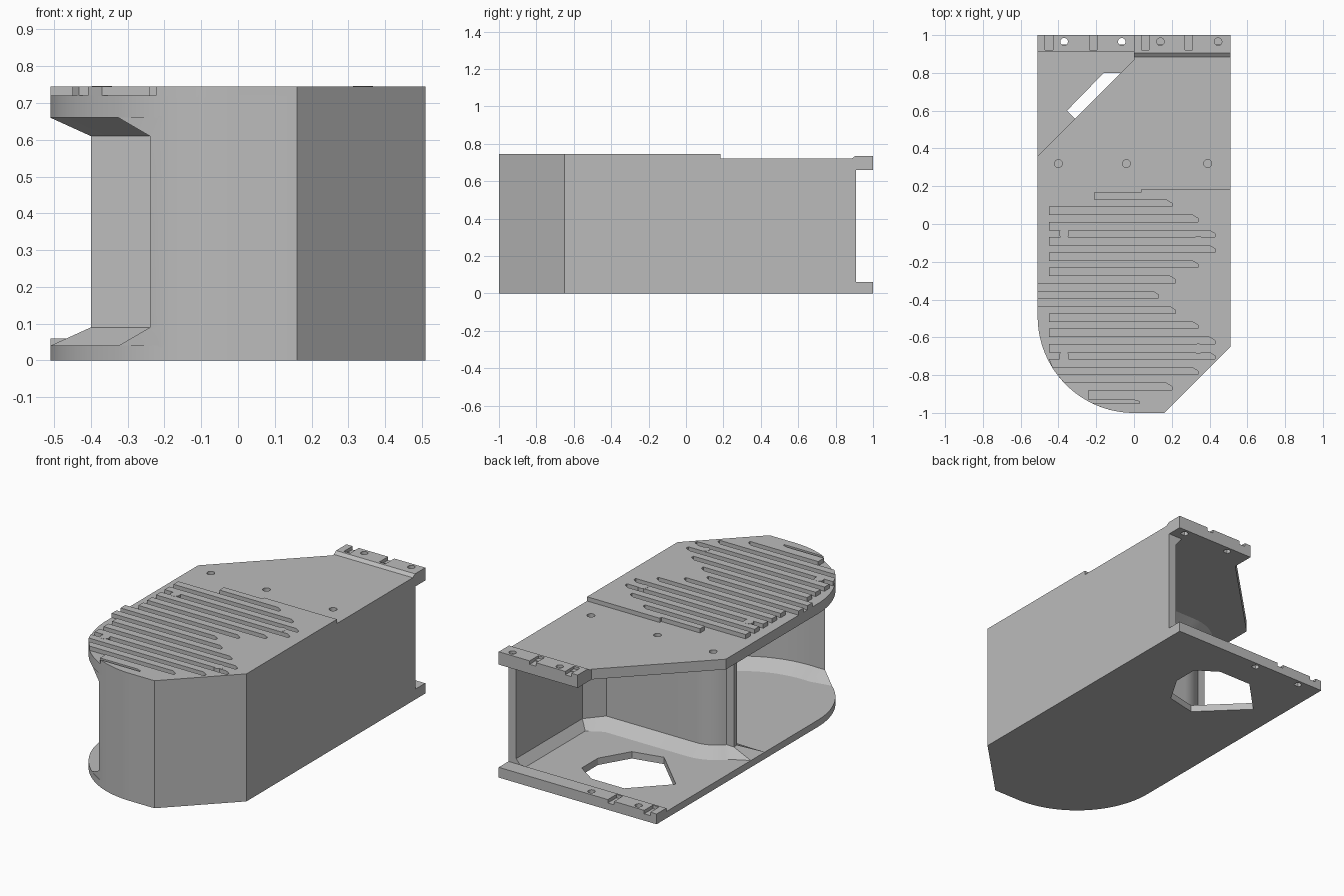
import bpy, bmesh
from math import sin, cos, pi, radians, sqrt

cube = bpy.data.objects.get("Cube")
if cube:
    bpy.data.objects.remove(cube)

grey = bpy.data.materials.new("matte grey")
grey.use_nodes = True
grey.diffuse_color = (0.5, 0.5, 0.5, 1)
grey.node_tree.nodes["Principled BSDF"].inputs["Base Color"].default_value = (0.5, 0.5, 0.5, 1)


def loft(name, rings, smooth=False):
    """Solid through stacked loops: rings is a list of (z, points)."""
    bm = bmesh.new()
    loops = [[bm.verts.new((x, y, z)) for x, y in pts] for z, pts in rings]
    n = len(loops[0])
    for low, high in zip(loops, loops[1:]):
        for i in range(n):
            j = (i + 1) % n
            bm.faces.new((low[i], low[j], high[j], high[i]))
    bm.faces.new(loops[0][::-1])
    bm.faces.new(loops[-1])
    bmesh.ops.recalc_face_normals(bm, faces=bm.faces)
    mesh = bpy.data.meshes.new(name)
    bm.to_mesh(mesh)
    bm.free()
    mesh.materials.append(grey)
    obj = bpy.data.objects.new(name, mesh)
    bpy.context.collection.objects.link(obj)
    if smooth:
        activate(obj)
        bpy.ops.object.shade_smooth_by_angle(angle=radians(25))
    return obj


def activate(obj):
    bpy.ops.object.select_all(action="DESELECT")
    obj.select_set(True)
    bpy.context.view_layer.objects.active = obj


def prism(name, pts, z0, z1, smooth=False):
    return loft(name, [(z0, pts), (z1, pts)], smooth)


def cut(obj, pts, z0, z1):
    tool = prism("cutter", pts, z0, z1)
    tool.hide_render = True
    mod = obj.modifiers.new("cut", "BOOLEAN")
    mod.operation = "DIFFERENCE"
    mod.solver = "EXACT"
    mod.object = tool
    activate(obj)
    bpy.ops.object.modifier_apply(modifier=mod.name)
    bpy.data.objects.remove(tool)


def arc(cx, cy, rx, ry, start, end, n):
    angles = [radians(start + (end - start) * i / n) for i in range(n + 1)]
    return [(cx + rx * cos(a), cy + ry * sin(a)) for a in angles]


def disc(x, y, r):
    return arc(x, y, r, r, 0, 345, 23)


def rect(x0, x1, y0, y1):
    return [(x0, y0), (x1, y0), (x1, y1), (x0, y1)]


W = 0.51
CY = -0.49
front_corner = [(0.16, -1), (W, -0.65)]


def rim_x(y):
    """x of the rounded front rim at a given y."""
    return -W * sqrt(max(0, 1 - min(0, (y - CY) / W) ** 2))


# Bottom plate with polygonal opening, and its raised back lip
rounded_front = arc(0, CY, W, W, 180, 270, 32)
bottom = prism("bottom_plate", rounded_front + front_corner + [(W, 0.95), (-W, 0.95)], 0, 0.04, True)
cut(bottom, [(-0.355, 0.6), (-0.16, 0.8), (0.05, 0.8), (0.17, 0.72),
             (0.17, 0.57), (0.07, 0.4), (-0.11, 0.36)], -0.1, 0.1)
bottom_lip = prism("bottom_back_lip", rect(-W, W, 0.91, 1), 0, 0.06)

# Top plate with the slanted back corner, and its back lip
top = prism("top_plate", rounded_front + front_corner +
            [(W, 0.95), (0, 0.95), (0, 0.87), (-W, 0.36)], 0.66, 0.72, True)
top_lip = loft("top_back_lip", [(0.66, rect(0, W, 0.91, 1)), (0.7, rect(0, W, 0.885, 1)),
                                (0.72, rect(0, W, 0.885, 1)), (0.735, rect(0, W, 0.905, 1))])

# Screw holes and key notches
for x in (-0.4, -0.04, 0.39):
    cut(top, disc(x, 0.32, 0.021), 0.69, 0.8)
for lip, holes, notches, floor in ((bottom_lip, (-0.37, -0.065), (-0.45, -0.215), 0.04),
                                   (top_lip, (0.14, 0.445), (0.06, 0.29), 0.715)):
    for x in holes:
        cut(lip, disc(x, 0.965, 0.02), -0.1, 0.9)
    for x in notches:
        cut(lip, rect(x - 0.02, x + 0.02, 0.92, 1.1), floor, floor + 0.2)

# Scroll-shaped wall: outer skin, open back bay, divider and inner chamber
outer = arc(0, CY, W, W, -118, -90, 10) + front_corner + [(W, 0.91)]
bay = [(0.46, 0.91), (0.46, 0.3), (0.375, 0.2)]
bay_flared = [(0.42, 0.91), (0.42, 0.33), (0.33, 0.28)]
bend = arc(-0.2, 0.0, 0.2, 0.2, 90, 140, 8)
bend_flared = arc(-0.2, 0.0, 0.28, 0.28, 90, 140, 8)
tip = [(-0.4, 0.13), (-0.4, 0.1)]
tip_flared = [(-W, 0.13), (-W, 0.0)]
chamber = arc(-0.15, -0.4, 0.6, 0.54, 60, -95, 36)
chamber_flared = arc(-0.15, -0.4, 0.52, 0.46, 60, -95, 36)
wall = outer + bay + bend + tip + chamber
flared = [(-0.325, -0.883)] + outer[1:] + bay_flared + bend_flared + tip_flared + chamber_flared
loft("scroll_wall", [(0.035, flared), (0.04, flared), (0.09, wall),
                     (0.61, wall), (0.66, flared), (0.665, flared)], True)

# Raised comb of ribs: one zigzag outline
groove_ends = (0.2, 0.34, 0.43, 0.43, 0.34, 0.22, 0.13, 0.22, 0.34, 0.43, 0.43, 0.34, 0.2, 0.03)
comb = [(W, 0.185), (0.04, 0.185), (0.04, 0.17), (-0.21, 0.17)]
left = -0.21
for i, end in enumerate(groove_ends):
    middle = 0.11 - 0.0808 * i
    half = 0.018 if i < 13 else 0.009
    hi, lo = middle + half, middle - half
    comb += [(max(left, rim_x(hi)), hi), (end - 0.03, hi), (end, middle), (end, lo)]
    left = -W if i in (5, 6) else -0.24 if i == 12 else -0.45
    comb.append((max(left, rim_x(lo)), lo))
comb += arc(0, CY, W, W, 244, 270, 8) + front_corner
prism("top_ribs", comb, 0.715, 0.745)

# Small round posts standing among the ribs
for x, y in ((-0.37, -0.05), (0.34, -0.09), (-0.37, -0.7), (0.34, -0.66)):
    prism("rib_post", disc(x, y, 0.027), 0.71, 0.746, True)
